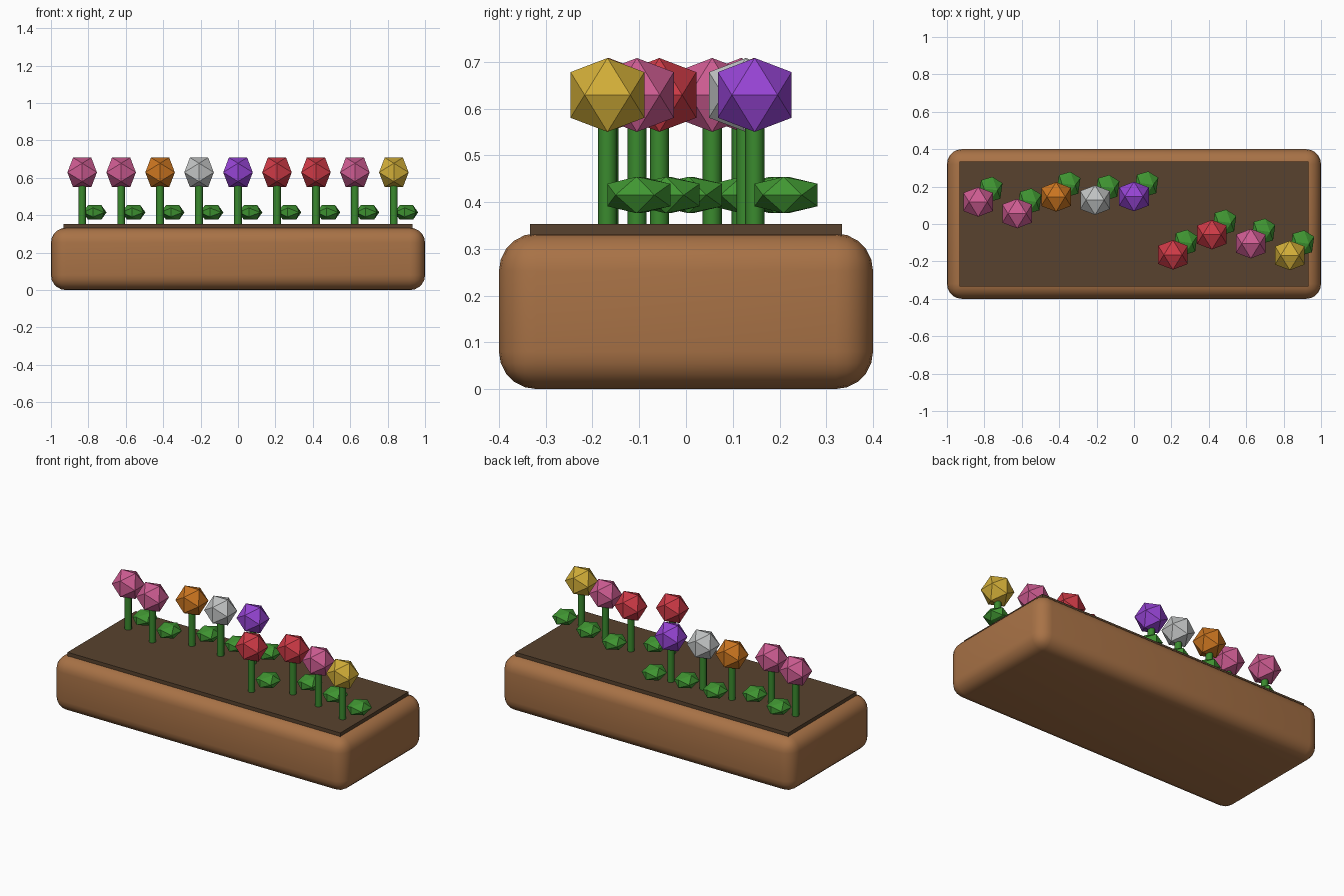
import bpy, bmesh
from math import radians, sqrt
from mathutils import Matrix

cube = bpy.data.objects.get("Cube")
if cube:
    bpy.data.objects.remove(cube, do_unlink=True)


def material(name, rgb):
    """Flat material from 0-255 display values, stored as linear."""
    lin = [((c / 255 + 0.055) / 1.055) ** 2.4 for c in rgb]
    mat = bpy.data.materials.new(name)
    mat.use_nodes = True
    mat.diffuse_color = (*lin, 1)
    bsdf = mat.node_tree.nodes["Principled BSDF"]
    bsdf.inputs["Base Color"].default_value = (*lin, 1)
    bsdf.inputs["Roughness"].default_value = 0.9
    return mat


wood = material("wood", (168, 114, 70))
soil = material("soil", (88, 66, 46))
stem_green = material("stem green", (58, 138, 46))
leaf_green = material("leaf green", (64, 150, 50))
petals = {
    "pink": material("pink", (206, 92, 146)),
    "orange": material("orange", (204, 118, 32)),
    "white": material("silver white", (194, 196, 196)),
    "purple": material("purple", (150, 68, 212)),
    "red": material("red", (206, 58, 70)),
    "yellow": material("yellow", (210, 174, 56)),
}


def box(name, size, bottom, mat):
    bpy.ops.mesh.primitive_cube_add(size=1, location=(0, 0, bottom + size[2] / 2))
    obj = bpy.context.object
    obj.name = name
    obj.scale = size
    bpy.ops.object.transform_apply(location=False, rotation=False)
    obj.data.materials.append(mat)
    return obj


def icosahedron(name, half, center, mat, turn=0):
    """Twenty-sided solid that fills a box of the given half sizes."""
    short = 2 / (1 + sqrt(5))
    bm = bmesh.new()
    for a in (-short, short):
        for b in (-1, 1):
            for corner in ((a, 0, b), (b, a, 0), (0, b, a)):
                bm.verts.new([c * h for c, h in zip(corner, half)])
    bmesh.ops.convex_hull(bm, input=bm.verts[:])
    bmesh.ops.recalc_face_normals(bm, faces=bm.faces[:])
    bm.transform(Matrix.Rotation(turn, 4, "Z"))
    mesh = bpy.data.meshes.new(name)
    bm.to_mesh(mesh)
    bm.free()
    mesh.materials.append(mat)
    obj = bpy.data.objects.new(name, mesh)
    obj.location = center
    bpy.context.collection.objects.link(obj)
    return obj


# Rounded planter and soil slab
planter = box("planter_box", (2, 0.8, 0.333), 0, wood)
bevel = planter.modifiers.new("rounded edges", "BEVEL")
bevel.width = 0.08
bevel.segments = 5
bpy.context.view_layer.objects.active = planter
bpy.ops.object.modifier_apply(modifier=bevel.name)
bpy.ops.object.shade_smooth_by_angle(angle=radians(40))
box("soil", (1.867, 0.667, 0.053), 0.3, soil)


def flower(index, color, y):
    x = (index - 4) * 0.2083
    low, high = 0.34, 0.6
    bpy.ops.mesh.primitive_cylinder_add(
        vertices=8, radius=0.0205, depth=high - low, location=(x, y, (low + high) / 2))
    stem = bpy.context.object
    stem.name = f"stem_{index + 1}"
    stem.data.materials.append(stem_green)
    bpy.ops.object.shade_smooth_by_angle(angle=radians(50))
    icosahedron(f"bloom_{index + 1}", (0.079, 0.079, 0.079),
                (x, y, 0.629), petals[color])
    icosahedron(f"leaf_{index + 1}", (0.058, 0.068, 0.039),
                (x + 0.067, y + 0.067, 0.415), leaf_green, radians(-8))


# Row of flowers, from the right end to the left end
row = [("pink", 0.118), ("pink", 0.056), ("orange", 0.145), ("white", 0.128),
       ("purple", 0.147), ("red", -0.165), ("red", -0.057),
       ("pink", -0.105), ("yellow", -0.168)]
for i, (color, y) in enumerate(row):
    flower(i, color, y)
